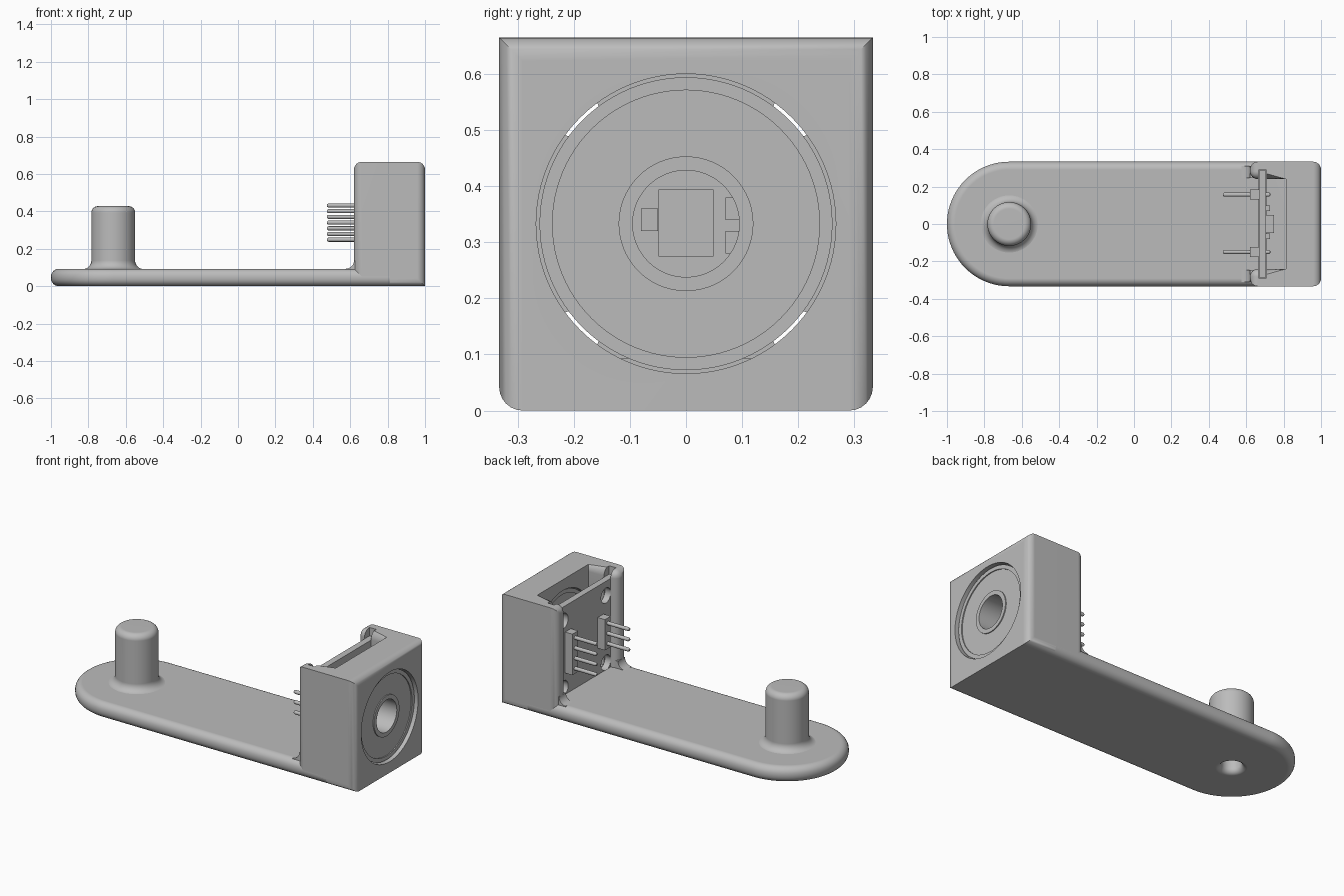
import bpy, bmesh
from math import sin, cos, pi, radians
from mathutils import Vector, Matrix

if "Cube" in bpy.data.objects:
    bpy.data.objects.remove(bpy.data.objects["Cube"])

grey = bpy.data.materials.new("plain_grey")
grey.use_nodes = True
grey.diffuse_color = (0.5, 0.5, 0.5, 1)
grey.node_tree.nodes["Principled BSDF"].inputs["Base Color"].default_value = (0.5, 0.5, 0.5, 1)

HALF = 0.333      # half width of the bracket, also the bearing height
PLATE = 0.093     # base plate thickness
ROUND = 0.042     # edge rounding
ALONG_X = Matrix.Rotation(pi / 2, 4, "Y")


def finish(name, bm, matrix=None):
    bmesh.ops.remove_doubles(bm, verts=bm.verts, dist=1e-5)
    bmesh.ops.recalc_face_normals(bm, faces=bm.faces)
    if matrix:
        bm.transform(matrix)
    mesh = bpy.data.meshes.new(name)
    bm.to_mesh(mesh)
    bm.free()
    mesh.materials.append(grey)
    obj = bpy.data.objects.new(name, mesh)
    bpy.context.scene.collection.objects.link(obj)
    return obj


def prism(name, points, vec, bevel_rule=None, width=ROUND):
    """Extrude a planar outline and round the edges the rule picks."""
    bm = bmesh.new()
    face = bm.faces.new([bm.verts.new(p) for p in points])
    new = bmesh.ops.extrude_face_region(bm, geom=[face])["geom"]
    top = [g for g in new if isinstance(g, bmesh.types.BMVert)]
    bmesh.ops.translate(bm, verts=top, vec=vec)
    bmesh.ops.recalc_face_normals(bm, faces=bm.faces)
    if bevel_rule:
        chosen = [e for e in bm.edges
                  if bevel_rule((e.verts[0].co + e.verts[1].co) / 2,
                                e.verts[1].co - e.verts[0].co)]
        bmesh.ops.bevel(bm, geom=chosen, offset=width, segments=6, profile=0.5,
                        affect="EDGES", clamp_overlap=False)
    return finish(name, bm)


def box(name, lo, hi):
    pts = [(lo[0], lo[1], lo[2]), (hi[0], lo[1], lo[2]),
           (hi[0], hi[1], lo[2]), (lo[0], hi[1], lo[2])]
    return prism(name, pts, (0, 0, hi[2] - lo[2]))


def lathe(name, profile, matrix, steps=64, closed=False):
    """Revolve (radius, height) points around z, then place the result."""
    bm = bmesh.new()
    verts = [bm.verts.new((r, 0, h)) for r, h in profile]
    pairs = list(zip(verts, verts[1:] + verts[:1]))
    edges = [bm.edges.new(p) for p in (pairs if closed else pairs[:-1])]
    bmesh.ops.spin(bm, geom=verts + edges, cent=(0, 0, 0), axis=(0, 0, 1),
                   angle=2 * pi, steps=steps, use_merge=True)
    return finish(name, bm, matrix)


def cut(obj, *cutters):
    for c in cutters:
        mod = obj.modifiers.new("cut", "BOOLEAN")
        mod.operation, mod.solver, mod.object = "DIFFERENCE", "EXACT", c
        bpy.context.view_layer.objects.active = obj
        bpy.ops.object.modifier_apply(modifier=mod.name)


def arc(cx, cz, r, a0, a1, n=8):
    angles = [radians(a0 + (a1 - a0) * i / n) for i in range(n + 1)]
    return [(cx + r * cos(a), cz + r * sin(a)) for a in angles]


# Base plate with a round end
BACK = 0.812
outline = arc(HALF - 1, 0, HALF, 90, 270, 40) + [(BACK, -HALF), (BACK, HALF)]
plate = prism("base_plate", [(x, y, 0) for x, y in outline], (0, 0, PLATE),
              lambda m, d: abs(d.z) < 1e-4 and m.x < BACK - 0.01)

# Housing: U-shaped in plan, open to the top and towards the post
FRONT, INNER, TOP = 0.62, 0.24, 0.665
u_shape = [(FRONT, -HALF), (1, -HALF), (1, HALF), (FRONT, HALF),
           (FRONT, INNER), (BACK, INNER), (BACK, -INNER), (FRONT, -INNER)]


def housing_edges(m, d):
    if abs(d.z) > 1e-4:
        return abs(m.x - BACK) > 0.01
    if m.z > 0.1:
        return abs(m.x - BACK) > 0.01
    return abs(m.y) > HALF - 0.01


housing = prism("housing", [(x, y, 0) for x, y in u_shape], (0, 0, TOP),
                housing_edges)

# Post with a flared foot
post_at = Matrix.Translation((HALF - 1, 0, 0))
foot = arc(0.162, PLATE + 0.044, 0.045, 270, 180)
crown = arc(0.082, 0.393, 0.035, 0, 90)
post = lathe("post", [(0, 0.05), (0.162, 0.05)] + foot + crown + [(0, 0.428)], post_at)

# Cutters
bore = lathe("bore_cutter", [(0, -0.05), (0.085, -0.05), (0.085, 0)]
             + arc(0.085, 0.03, 0.03, 270, 180) + [(0.055, 0.36), (0, 0.36)], post_at)
seat = lathe("bearing_seat_cutter", [(0, 0), (0.267, 0), (0.267, 0.5), (0, 0.5)],
             Matrix.Translation((0.7, 0, HALF)) @ ALONG_X, 96)
slot = box("board_slot_cutter", (0.665, -0.29, 0.046), (0.709, 0.29, 0.8))
cut(plate, bore, slot)
cut(post, bore)
cut(housing, seat, slot)

# Circuit board with four mounting holes
board = box("circuit_board", (0.668, -0.285, 0.048), (0.706, 0.285, 0.618))
holes = [lathe("hole_cutter", [(0, 0), (0.045, 0), (0.045, 0.2), (0, 0.2)],
               Matrix.Translation((0.6, y, HALF + z)) @ ALONG_X, 32)
         for y in (-0.2, 0.2) for z in (-0.2, 0.2)]
cut(board, *holes)
for c in [bore, seat, slot] + holes:
    bpy.data.objects.remove(c)

parts = [plate, housing, post, board]

# Bearing: outer ring, recessed shields, inner ring
half_section = [(0.095, 0), (0.12, 0), (0.12, 0.006), (0.238, 0.006), (0.238, 0), (0.261, 0)]
section = half_section + [(r, 0.16 - h) for r, h in reversed(half_section)]
parts.append(lathe("bearing", section,
                   Matrix.Translation((0.82, 0, HALF)) @ ALONG_X, 96, closed=True))

# Sensor chip and small components on the board
parts.append(box("sensor_chip", (0.705, -0.049, 0.275), (0.748, 0.049, 0.394)))
for i, (y, z) in enumerate([(0.085, 0.36), (0.085, 0.3), (-0.065, 0.34)]):
    parts.append(box(f"small_component_{i}", (0.705, y - 0.015, z - 0.02),
                     (0.727, y + 0.015, z + 0.02)))

# Pin headers
pin_profile = [(0, 0), (0.007, 0.002), (0.011, 0.008),
               (0.011, 0.247), (0.007, 0.253), (0, 0.255)]
for side, y, count in (("left", 0.157, 4), ("right", -0.15, 3)):
    mid, pitch = 0.34, 0.061
    tall = count * pitch / 2
    parts.append(box(f"{side}_header", (0.62, y - 0.027, mid - tall),
                     (0.669, y + 0.027, mid + tall)))
    for i in range(count):
        z = mid + (i - (count - 1) / 2) * pitch
        parts.append(lathe(f"{side}_pin_{i}", pin_profile,
                           Matrix.Translation((0.475, y, z)) @ ALONG_X, 16))

# Fillets where the housing walls meet the plate
fillet = arc(0.576, PLATE + 0.044, 0.044, 270, 360) + [(0.66, PLATE + 0.044), (0.66, 0.06), (0.576, 0.06)]
for name, y in (("left_wall_fillet", 0.245), ("right_wall_fillet", -0.31)):
    parts.append(prism(name, [(x, y, z) for x, z in fillet], (0, 0.065, 0)))

# Smooth shading with crisp edges
for obj in parts:
    bpy.ops.object.select_all(action="DESELECT")
    obj.select_set(True)
    bpy.context.view_layer.objects.active = obj
    bpy.ops.object.shade_smooth_by_angle(angle=radians(35))
    weighted = obj.modifiers.new("weighted_normals", "WEIGHTED_NORMAL")
    weighted.keep_sharp = True
